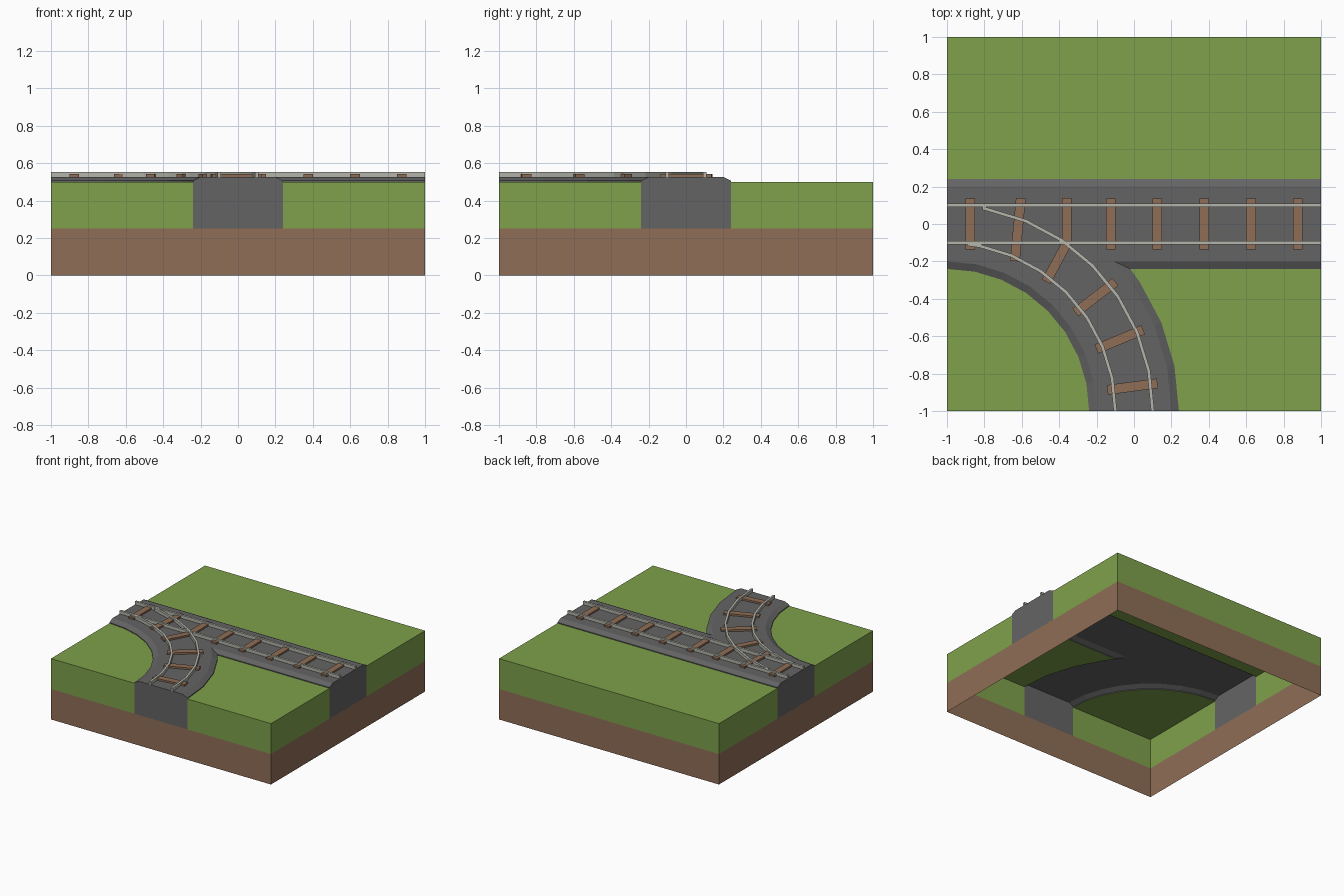
import bpy, math
from mathutils import Vector

if "Cube" in bpy.data.objects:
    bpy.data.objects.remove(bpy.data.objects["Cube"])

def material(name, rgb):
    m = bpy.data.materials.new(name)
    m.diffuse_color = (*rgb, 1)
    m.use_nodes = True
    m.node_tree.nodes["Principled BSDF"].inputs["Base Color"].default_value = m.diffuse_color
    return m

GRASS = material("grass green", (0.21, 0.355, 0.07))
BROWN = material("earth brown", (0.275, 0.156, 0.093))
GRAVEL = material("gravel grey", (0.127, 0.127, 0.127))
STEEL = material("rail steel", (0.46, 0.46, 0.41))

def build(name, faces, mat):
    """Make an object from a list of faces given as coordinate loops."""
    verts, index, polys = [], {}, []
    for f in faces:
        poly = []
        for p in f:
            k = tuple(round(c, 5) for c in p)
            if k not in index:
                index[k] = len(verts)
                verts.append(k)
            poly.append(index[k])
        polys.append(poly)
    me = bpy.data.meshes.new(name)
    me.from_pydata(verts, [], polys)
    me.materials.append(mat)
    ob = bpy.data.objects.new(name, me)
    bpy.context.collection.objects.link(ob)
    return ob

def arc(r, angles):
    """Points around the curve centre at the front left corner."""
    return [(-1 + r * math.cos(math.radians(a)), -1 + r * math.sin(math.radians(a))) for a in angles]

def at(p, z):
    return (p[0], p[1], z)

def on_border(a, b):
    return any(abs(a[i] - b[i]) < 1e-5 and abs(abs(a[i]) - 1) < 1e-5 for i in (0, 1))

STEP = 11.25
EIGHT = [i * STEP for i in range(9)]

def inner_edge(w):          # from left side round to the front
    return arc(1 - w, EIGHT[::-1])

def outer_edge(w):          # from the front up to the straight bed
    join = math.degrees(math.asin((1 - w) / (1 + w)))
    return arc(1 + w, EIGHT[:4] + [join])

def bed_outline(w):         # counter-clockwise seen from above
    return [(-1, w)] + inner_edge(w) + outer_edge(w) + [(1, -w), (1, w)]

# Earth skirt, open underneath
corners = [(-1, -1), (1, -1), (1, 1), (-1, 1)]
build("earth_base", [[at(a, 0), at(b, 0), at(b, .25), at(a, .25)]
                     for a, b in zip(corners, corners[1:] + corners[:1])], BROWN)

# Grass pieces around the track bed, with walls along the tile border
def grass(name, outline):
    faces = [[at(p, .5) for p in outline]]
    for a, b in zip(outline, outline[1:] + outline[:1]):
        if on_border(a, b):
            faces.append([at(a, .25), at(b, .25), at(b, .5), at(a, .5)])
    build(name, faces, GRASS)

W, T = .24, .20
grass("grass_back", [(-1, W), (1, W), (1, 1), (-1, 1)])
grass("grass_front_left", [(-1, -1)] + inner_edge(W)[::-1])
grass("grass_front_right", [(1, -1), (1, -W)] + outer_edge(W)[::-1])

# Gravel bed with sloped shoulders and end walls cut flush with the tile
low, top = bed_outline(W), bed_outline(T)
ZL, ZM, ZT = .5, .507, .527
faces = [[at(p, ZT) for p in top]]
for i in range(len(low)):
    j = (i + 1) % len(low)
    a, b, c, d = low[i], low[j], top[j], top[i]
    if on_border(a, b):
        faces.append([at(a, .25), at(b, .25), at(b, ZM), at(c, ZT), at(d, ZT), at(a, ZM)])
    else:
        faces.append([at(a, ZL), at(b, ZL), at(b, ZM), at(a, ZM)])
        faces.append([at(a, ZM), at(b, ZM), at(c, ZT), at(d, ZT)])
build("gravel_bed", faces, GRAVEL)

def ribbon(name, pts, half, z1, mat):
    """Mitred bar along a flat path, resting on the bed, open underneath."""
    pts = [Vector(p) for p in pts]
    left, right = [], []
    for i, p in enumerate(pts):
        d0 = (p - pts[i - 1]).normalized() if i else (pts[1] - p).normalized()
        d1 = (pts[i + 1] - p).normalized() if i < len(pts) - 1 else d0
        n = Vector((-(d0 + d1).y, (d0 + d1).x)).normalized()
        n *= half / n.dot(Vector((-d0.y, d0.x)))
        left.append(p + n)
        right.append(p - n)
    faces = [[at(right[i], z1), at(right[i + 1], z1), at(left[i + 1], z1), at(left[i], z1)]
             for i in range(len(pts) - 1)]
    loop = right + left[::-1]
    for a, b in zip(loop, loop[1:] + loop[:1]):
        faces.append([at(a, ZT), at(b, ZT), at(b, z1), at(a, z1)])
    build(name, faces, mat)

# Sleepers: straight line, curve, then the two wide ones at the fork
SL, SW, SZ = .135, .026, .541
for i, x in enumerate([-.875, -.125, .125, .375, .625, .875]):
    ribbon(f"sleeper_straight_{i}", [(x, -SL), (x, SL)], SW, SZ, BROWN)
for i, a in enumerate([7.5, 22.5, 37.5]):
    ribbon(f"sleeper_curve_{i}", arc(1 - SL, [a]) + arc(1 + SL, [a]), SW, SZ, BROWN)
ribbon("sleeper_fork_near", [(-.637, -.198), (-.605, .138)], SW, SZ, BROWN)
ribbon("sleeper_fork_far", [(-.47, -.308), (-.36, -.105), (-.36, .138)], SW, SZ, BROWN)

# Rails
RW, RZ = .009, .553
for name, y in (("front", -.1), ("back", .1)):
    ribbon(f"rail_{name}", [(-1, y), (1, y)], RW, RZ, STEEL)
ribbon("rail_curve_outer", arc(1.1, EIGHT[:8]) + [(-.81, .084)], RW, RZ - .0005, STEEL)
ribbon("rail_curve_inner", arc(.9, EIGHT[:8]) + [(-.89, -.108)], RW, RZ - .0005, STEEL)
